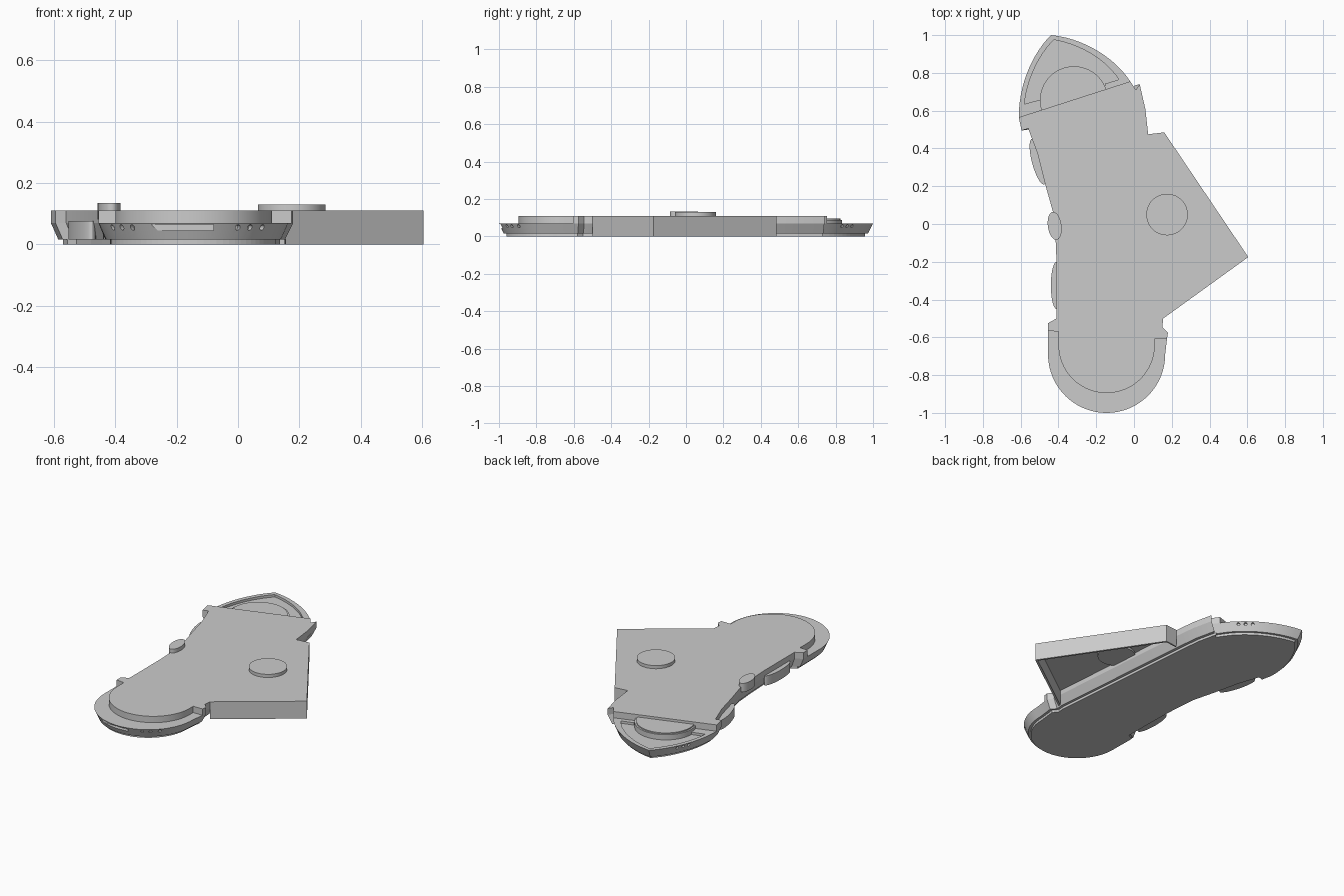
import bpy, bmesh, math
from mathutils import Vector
from mathutils.geometry import interpolate_bezier

if "Cube" in bpy.data.objects:
    bpy.data.objects.remove(bpy.data.objects["Cube"])

grey = bpy.data.materials.new("plain grey")
grey.use_nodes = True
grey.diffuse_color = (0.6, 0.6, 0.6, 1)
grey.node_tree.nodes["Principled BSDF"].inputs["Base Color"].default_value = (0.6, 0.6, 0.6, 1)

# Centre line of the hull, used to taper outlines inwards
SPINE_A, SPINE_B = Vector((-0.145, -0.69)), Vector((-0.31, 0.66))


def taper(p, s):
    p = Vector(p)
    axis = SPINE_B - SPINE_A
    t = max(0, min(1, (p - SPINE_A).dot(axis) / axis.length_squared))
    c = SPINE_A + axis * t
    return c + (p - c) * s


def loft(name, outline, rings):
    """Solid from one outline, with (height, taper) for each ring."""
    bm = bmesh.new()
    layers = []
    for z, s in rings:
        layers.append([bm.verts.new((*taper(p, s), z)) for p in outline])
    n = len(outline)
    for low, high in zip(layers, layers[1:]):
        for i in range(n):
            j = (i + 1) % n
            bm.faces.new((low[i], low[j], high[j], high[i]))
    bm.faces.new(layers[0])
    bm.faces.new(layers[-1])
    bmesh.ops.recalc_face_normals(bm, faces=bm.faces)
    mesh = bpy.data.meshes.new(name)
    bm.to_mesh(mesh)
    bm.free()
    obj = bpy.data.objects.new(name, mesh)
    bpy.context.collection.objects.link(obj)
    mesh.materials.append(grey)
    return obj


def prism(name, outline, z0, z1):
    return loft(name, outline, [(z0, 1), (z1, 1)])


def activate(obj):
    bpy.ops.object.select_all(action="DESELECT")
    obj.select_set(True)
    bpy.context.view_layer.objects.active = obj


def cut(obj, cutter):
    cutter.hide_render = True
    mod = obj.modifiers.new("cut", "BOOLEAN")
    mod.operation, mod.solver, mod.object = "DIFFERENCE", "EXACT", cutter
    activate(obj)
    bpy.ops.object.modifier_apply(modifier=mod.name)
    bpy.data.objects.remove(cutter)


def smooth(obj):
    activate(obj)
    bpy.ops.object.shade_smooth_by_angle(angle=math.radians(25))


def arc(cx, cy, rx, ry, start, end, n, turn=0):
    pts = []
    for i in range(n):
        a = math.radians(start + (end - start) * i / (n - 1))
        v = Vector((rx * math.cos(a), ry * math.sin(a)))
        c, s = math.cos(math.radians(turn)), math.sin(math.radians(turn))
        pts.append((cx + c * v.x - s * v.y, cy + s * v.x + c * v.y))
    return pts


def ellipse(cx, cy, rx, ry, turn=0):
    return arc(cx, cy, rx, ry, 0, 352.5, 48, turn)


def bezier(*pts):
    return [tuple(p) for p in interpolate_bezier(*[Vector(p) for p in pts], 14)]


# Shared side outlines, right edge front to back and left edge back to front
right_side = [(0.175, -0.605), (0.18, -0.575), (0.15, -0.545), (0.155, -0.5),
              (0.075, 0.475), (0.06, 0.61), (0.03, 0.74), (0.01, 0.71), (-0.02, 0.755)]
left_side = [(-0.61, 0.565), (-0.595, 0.495), (-0.56, 0.505), (-0.51, 0.37),
             (-0.47, 0.21), (-0.425, 0.05), (-0.415, -0.08), (-0.41, -0.2),
             (-0.41, -0.5), (-0.455, -0.525), (-0.455, -0.565)]
tail = (bezier((-0.02, 0.755), (-0.1, 0.88), (-0.27, 0.985), (-0.44, 1))
        + bezier((-0.44, 1), (-0.53, 0.91), (-0.61, 0.75), (-0.61, 0.565))[1:-1])
nose = arc(-0.145, -0.69, 0.31, 0.31, 180, 360, 40)
dome = [(-0.4, -0.57)] + arc(-0.145, -0.64, 0.255, 0.255, 180, 360, 40) + [(0.11, -0.605)]

# Lower hull with rim and inset base
lower = nose + right_side[:-1] + tail + left_side
hull = loft("lower_hull", lower, [(0.015, 0.92), (0.07, 1)])
loft("base_plate", lower, [(0, 0.87), (0.0155, 0.87)])

# Upper hull with rounded front deck
upper = loft("upper_hull", dome + right_side + left_side, [(0.07, 1), (0.11, 1)])

# Recess in the tail
recess = (bezier((-0.08, 0.765), (-0.15, 0.87), (-0.28, 0.95), (-0.425, 0.975))
          + bezier((-0.425, 0.975), (-0.51, 0.89), (-0.57, 0.75), (-0.58, 0.635))[1:]
          + [(-0.49, 0.66), (-0.48, 0.61), (-0.15, 0.71), (-0.155, 0.742)])
cut(hull, prism("recess_cutter", recess, 0.055, 0.1))

# Slot in the nose
slot = [(-0.285, -1.1), (-0.08, -1.1), (-0.08, -0.965), (-0.285, -0.965)]
cut(hull, prism("slot_cutter", slot, 0.045, 0.065))


# Round vent holes in the nose and tail
def hole(x, y, angle):
    bpy.ops.mesh.primitive_cylinder_add(
        vertices=12, radius=0.009, depth=0.04, location=(x, y, 0.055),
        rotation=(math.pi / 2, 0, math.radians(angle) + math.pi / 2))
    cut(hull, bpy.context.object)


for x in (-0.41, -0.38, -0.345, 0, 0.04, 0.08):
    a = math.acos((x + 0.145) / 0.305)
    hole(x, -0.69 - 0.305 * math.sin(a), -math.degrees(a))
for i in (-1, 0, 1):
    hole(-0.12 - 0.032 * i, 0.868 + 0.027 * i, 45)
    hole(-0.555 + 0.014 * i, 0.818 + 0.036 * i, 158)
smooth(hull)
smooth(upper)

# Raised half disc in the tail
for name, r, top in (("tail_disc_edge", 0.18, 0.088), ("tail_disc", 0.17, 0.095)):
    smooth(prism(name, arc(-0.318, 0.655, r, r, 0, 180, 32, 17.9), 0.05, top))

# Hollow side block, open underneath
block = [(0.155, -0.5), (0.605, -0.175), (0.16, 0.485), (0.075, 0.475)]
side_block = prism("side_block", block, 0, 0.11)
mid = Vector((0.115, -0.012))
inner = [mid + (Vector(p) - mid) * 0.98 - Vector((0.008, 0)) for p in block]
cut(side_block, prism("hollow_cutter", inner, -0.1, 0.098))

# Buttons on the deck and bulges along the left edge
smooth(prism("round_button", ellipse(0.175, 0.05, 0.11, 0.11), 0.085, 0.13))
smooth(prism("small_button", ellipse(-0.42, -0.01, 0.036, 0.075, 8), 0.08, 0.134))
smooth(prism("front_grip", ellipse(-0.41, -0.325, 0.03, 0.125), 0.015, 0.075))
smooth(prism("rear_grip", ellipse(-0.508, 0.33, 0.032, 0.125, 15), 0.015, 0.075))
